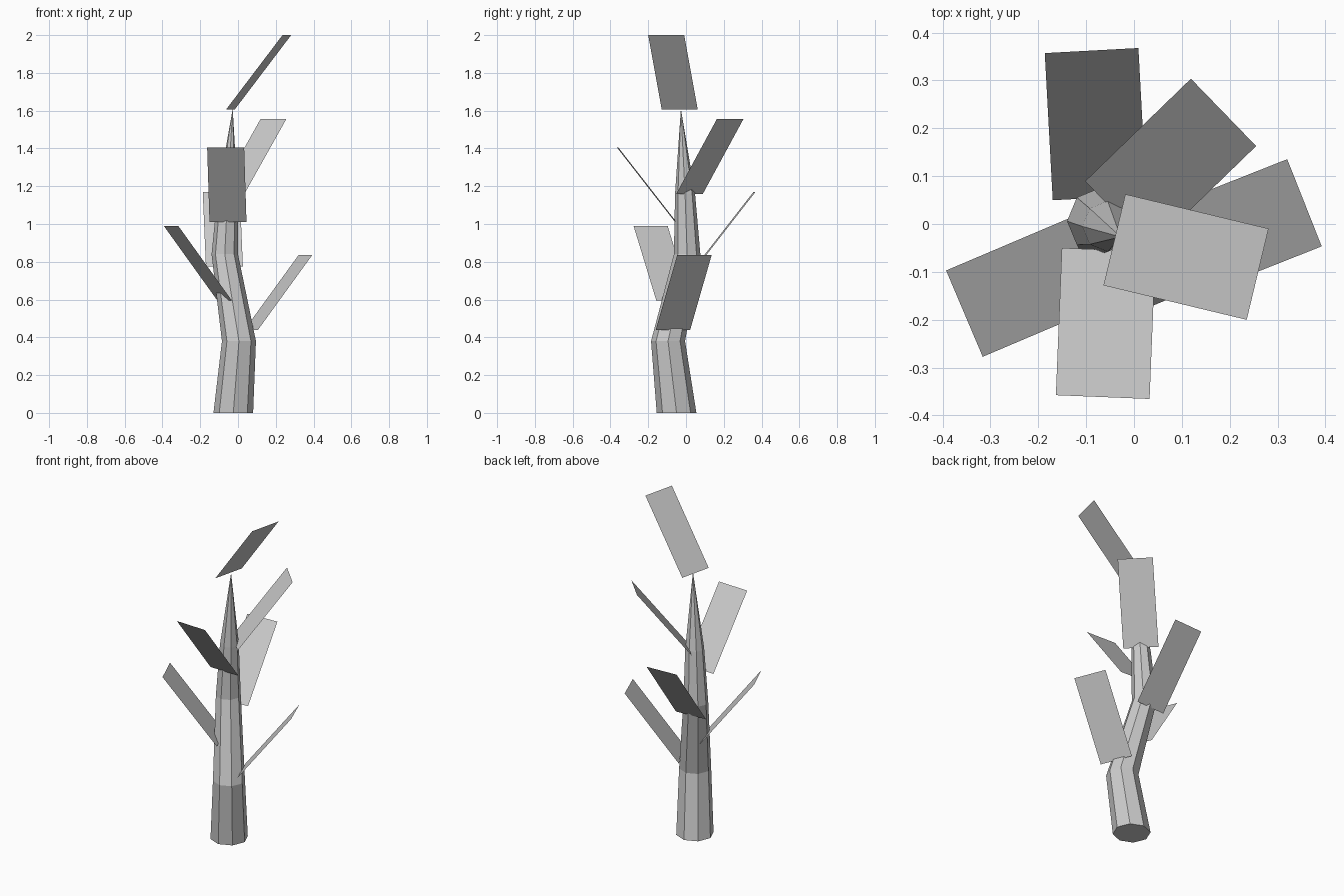
import bpy, bmesh, math
from mathutils import Vector

if "Cube" in bpy.data.objects:
    bpy.data.objects.remove(bpy.data.objects["Cube"])

SIDES = 8
# trunk rings: x, y, z, radius
RINGS = [(-0.025, -0.05, 0, 0.105), (0.005, -0.095, 0.38, 0.09),
         (-0.07, 0.006, 0.84, 0.07), (-0.055, -0.005, 1.16, 0.053)]
APEX = (-0.028, -0.027, 1.61)
# leaves: base x, y, z, heading in degrees
LEAVES = [(-0.041, -0.033, 1.605, -13.5), (-0.034, 0.019, 1.16, 44.1),
          (-0.053, -0.054, 1.01, -92.3), (-0.072, 0.055, 0.775, 93.1),
          (-0.071, -0.067, 0.595, 203), (0.070, -0.069, 0.44, 21.6)]
REACH, RISE, HALF_WIDTH = 0.308, 0.395, 0.098


def make_object(name, bm):
    mesh = bpy.data.meshes.new(name)
    bm.to_mesh(mesh)
    bm.free()
    obj = bpy.data.objects.new(name, mesh)
    bpy.context.collection.objects.link(obj)
    return obj


# crooked tapering trunk
bm = bmesh.new()
loops = [[bm.verts.new((x + r * math.cos(a), y + r * math.sin(a), z))
          for a in (i * math.tau / SIDES for i in range(SIDES))]
         for x, y, z, r in RINGS]
tip = bm.verts.new(APEX)
bm.faces.new(loops[0][::-1])
for i in range(SIDES):
    j = (i + 1) % SIDES
    for lo, hi in zip(loops, loops[1:]):
        bm.faces.new((lo[i], lo[j], hi[j], hi[i]))
    bm.faces.new((loops[-1][i], loops[-1][j], tip))
make_object("trunk", bm)

# flat leaves spiralling up the trunk
for n, (x, y, z, deg) in enumerate(LEAVES):
    a = math.radians(deg)
    base = Vector((x, y, z))
    out = Vector((math.cos(a) * REACH, math.sin(a) * REACH, RISE))
    side = Vector((-math.sin(a), math.cos(a), 0)) * HALF_WIDTH
    bm = bmesh.new()
    bm.faces.new([bm.verts.new(p) for p in
                  (base - side, base + out - side, base + out + side, base + side)])
    make_object(f"leaf_{n + 1}", bm)
